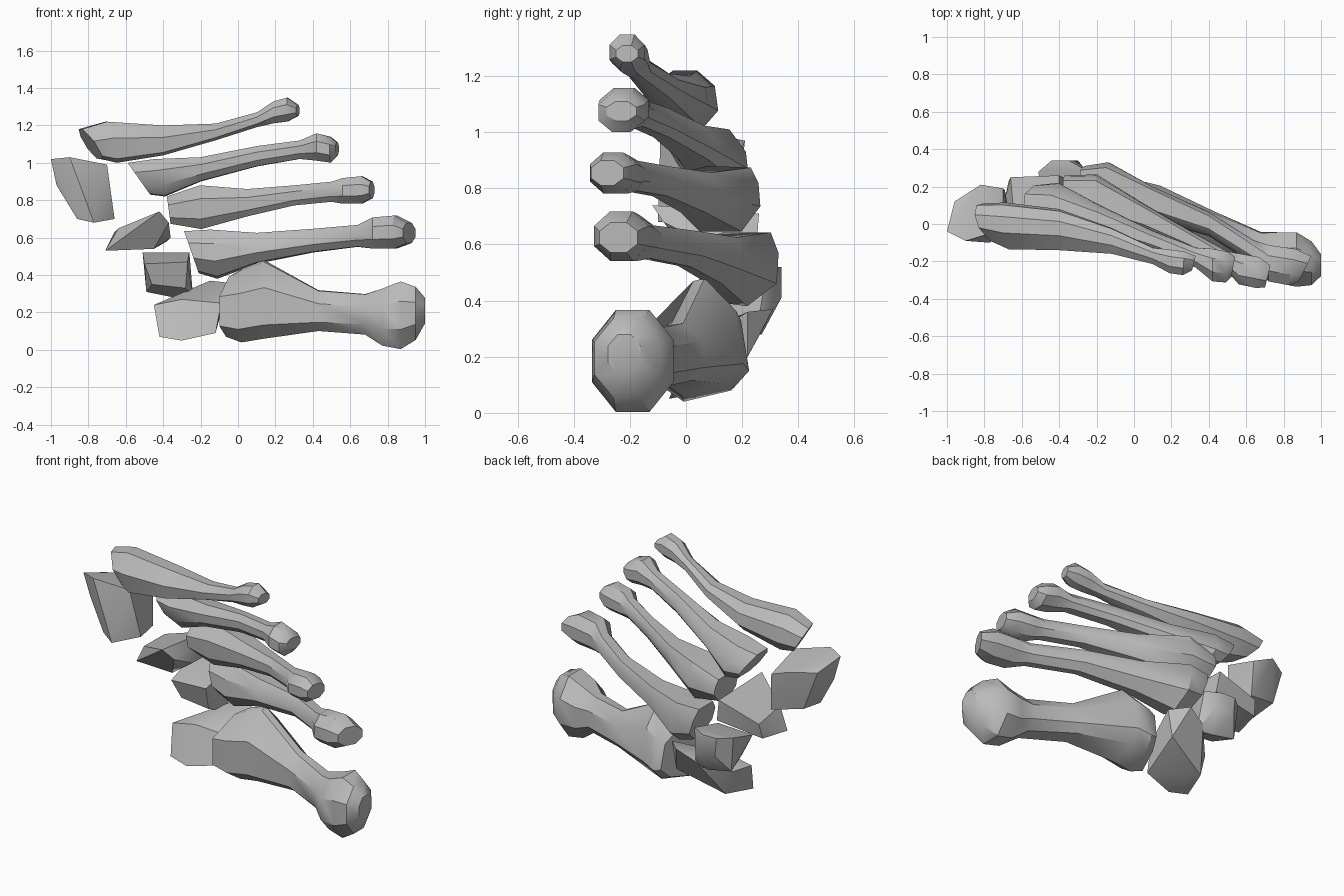
import bpy, bmesh, math

cube = bpy.data.objects.get("Cube")
if cube:
    bpy.data.objects.remove(cube, do_unlink=True)

# Single bone-grey material
bone_grey = bpy.data.materials.new("bone_grey")
bone_grey.use_nodes = True
colour = (0.5, 0.5, 0.5, 1.0)
bone_grey.diffuse_color = colour
bone_grey.node_tree.nodes["Principled BSDF"].inputs["Base Color"].default_value = colour


def finish(name, bm):
    """Turn a bmesh into a named, shaded object."""
    bmesh.ops.recalc_face_normals(bm, faces=bm.faces[:])
    mesh = bpy.data.meshes.new(name)
    bm.to_mesh(mesh)
    bm.free()
    mesh.materials.append(bone_grey)
    obj = bpy.data.objects.new(name, mesh)
    bpy.context.collection.objects.link(obj)
    bpy.ops.object.select_all(action='DESELECT')
    obj.select_set(True)
    bpy.context.view_layer.objects.active = obj
    bpy.ops.object.shade_smooth_by_angle(angle=math.radians(35))
    return obj


def long_bone(name, lean, skew, tilt, section, stations):
    """Loft rings along x; each station is x, y centre, y radius, z bottom, z top.
    The base follows the given eight-point section and turns into an octagon
    towards the head. Lean and skew slant the base end over z and y;
    tilt turns the tip of the head towards the front."""
    bm = bmesh.new()
    sides = len(section)
    rings = []
    for row, (x, y, ry, low, high) in enumerate(stations):
        near_base = max(0, 1 - row / 2)
        near_tip = max(0, 1 - (len(stations) - 1 - row) / 2)
        blend = min(1, max(0, (5 - row) / 3))
        rz = (high - low) / 2
        ring = []
        for k, (sy, sz) in enumerate(section):
            a = math.tau * (k + 0.5) / sides
            dy = blend * sy + (1 - blend) * math.cos(a) * 1.05
            dz = blend * sz + (1 - blend) * math.sin(a) * 1.06
            shift = near_base * (skew * dy - lean * dz) - near_tip * tilt * (1 - dy) / 2
            ring.append(bm.verts.new((x + shift, y + ry * dy, (low + high) / 2 + rz * dz)))
        rings.append(ring)
    for a, b in zip(rings, rings[1:]):
        for k in range(sides):
            n = (k + 1) % sides
            bm.faces.new((a[k], a[n], b[n], b[k]))
    bm.faces.new(rings[0])
    bm.faces.new(rings[-1])
    return finish(name, bm)


def block_bone(name, corners):
    """Chunky faceted bone wrapped around its corner points."""
    bm = bmesh.new()
    for corner in corners:
        bm.verts.new(corner)
    result = bmesh.ops.convex_hull(bm, input=bm.verts[:])
    spare = [v for v in result["geom_interior"] if isinstance(v, bmesh.types.BMVert)]
    bmesh.ops.delete(bm, geom=spare, context='VERTS')
    bmesh.ops.dissolve_limit(bm, angle_limit=math.radians(6),
                             verts=bm.verts[:], edges=bm.edges[:])
    return finish(name, bm)


# Long bones, from the thick lowest one to the slender top one
long_bone("first_long_bone", 0, .06, 0, [
    (.8, .45), (.1, 1), (-.15, .95), (-1, .3),
    (-1, -.65), (-.4, -1), (.6, -.8), (.97, -.45)], [
    (-.04, .06, .16, .07, .4),
    (.03, .06, .17, .04, .44),
    (.14, .05, .16, .06, .48),
    (.43, -.03, .1, .1, .32),
    (.68, -.14, .1, .08, .3),
    (.77, -.18, .14, .02, .33),
    (.87, -.19, .15, 0, .37),
    (.95, -.21, .12, .05, .34),
    (1, -.22, .06, .14, .28)])

long_bone("second_long_bone", .04, 0, .07, [
    (1, .4), (.8, .95), (-.4, .95), (-.9, .4),
    (-1, -.3), (-.5, -.9), (.2, -1), (.95, -.4)], [
    (-.25, .2, .11, .41, .64),
    (-.13, .19, .14, .38, .65),
    (.1, .11, .09, .46, .63),
    (.4, 0, .065, .52, .65),
    (.64, -.15, .065, .55, .67),
    (.72, -.21, .1, .54, .71),
    (.86, -.23, .1, .54, .72),
    (.95, -.24, .07, .57, .68)])

long_bone("third_long_bone", .01, 0, .03, [
    (.95, .5), (.75, .95), (-.4, 1), (-1, .4),
    (-.95, -.5), (-.6, -.95), (.5, -.95), (1, -.2)], [
    (-.37, .15, .11, .67, .82),
    (-.2, .13, .135, .64, .88),
    (.05, .03, .08, .71, .86),
    (.3, -.09, .055, .77, .88),
    (.5, -.2, .055, .79, .9),
    (.56, -.24, .085, .78, .92),
    (.67, -.26, .085, .78, .93),
    (.73, -.28, .06, .81, .9)])

long_bone("fourth_long_bone", .06, 0, .02, [
    (.95, .1), (.5, .9), (-.4, 1), (-.95, .4),
    (-.9, -.4), (-.5, -.95), (.7, -1), (1, -.5)], [
    (-.53, .11, .1, .83, 1),
    (-.42, .09, .13, .82, 1.02),
    (-.2, .02, .09, .9, 1.03),
    (.1, -.09, .055, .98, 1.09),
    (.33, -.18, .055, 1.02, 1.12),
    (.42, -.22, .09, 1.01, 1.16),
    (.5, -.23, .085, 1, 1.14),
    (.54, -.23, .055, 1.04, 1.11)])

long_bone("fifth_long_bone", .05, -.03, .02, [
    (.9, .5), (.4, 1), (-.3, 1), (-1, .2),
    (-.85, -.8), (-.4, -1), (.5, -.95), (1, -.3)], [
    (-.79, .01, .1, 1.02, 1.18),
    (-.68, -.01, .125, 1, 1.22),
    (-.4, -.03, .11, 1.04, 1.2),
    (-.12, -.09, .07, 1.12, 1.21),
    (.1, -.17, .045, 1.19, 1.27),
    (.19, -.2, .065, 1.21, 1.33),
    (.27, -.21, .065, 1.22, 1.35),
    (.33, -.21, .04, 1.25, 1.31)])

# Block bones behind the long bones
block_bone("outer_block_bone", [
    (-1, -.04, 1.02), (-.9, -.09, 1.03), (-.7, -.03, .99), (-.66, .02, .7),
    (-.77, -.1, .68), (-.86, -.05, .7), (-.97, -.02, .88), (-.96, .12, .97),
    (-.82, .21, .97), (-.7, .19, .92), (-.69, .18, .7), (-.88, .14, .74)])

block_bone("upper_wedge_bone", [
    (-.71, .05, .53), (-.64, .02, .65), (-.42, -.12, .74), (-.37, -.08, .68),
    (-.36, .08, .6), (-.45, .02, .54), (-.67, .23, .54), (-.66, .25, .63),
    (-.4, .26, .71), (-.38, .25, .58)])

block_bone("middle_wedge_bone", [
    (-.5, .08, .46), (-.27, .08, .47), (-.28, .12, .33), (-.46, .12, .35),
    (-.51, .28, .52), (-.44, .34, .52), (-.35, .34, .52), (-.26, .29, .52),
    (-.24, .25, .28), (-.34, .27, .28), (-.49, .27, .31), (-.43, .34, .41),
    (-.3, .34, .41)])

block_bone("inner_wedge_bone", [
    (-.45, .02, .24), (-.42, -.04, .07), (-.3, -.06, .05), (-.12, -.03, .09),
    (-.09, .04, .25), (-.3, .02, .27), (-.06, .22, .36), (-.15, .31, .37),
    (-.26, .28, .31), (-.4, .13, .23), (-.36, .14, .09), (-.09, .22, .2)])
